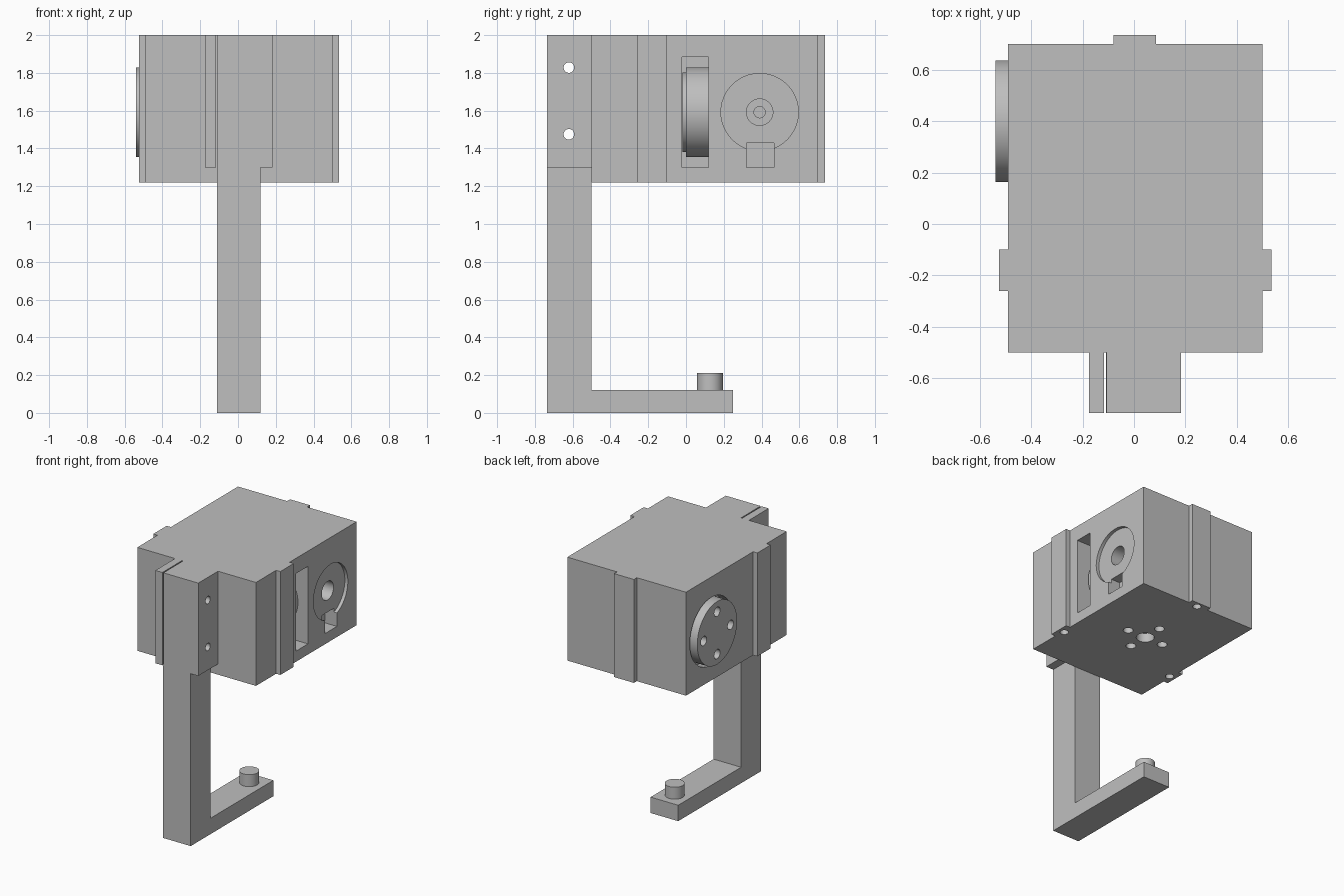
import bpy
import bmesh
import math
from mathutils import Matrix, Vector

default = bpy.data.objects.get("Cube")
if default:
    bpy.data.objects.remove(default, do_unlink=True)

grey = bpy.data.materials.new("plain_grey")
grey.use_nodes = True
COLOUR = (0.52, 0.52, 0.52, 1)
grey.diffuse_color = COLOUR
grey.node_tree.nodes["Principled BSDF"].inputs["Base Color"].default_value = COLOUR


def finish(name, bm):
    mesh = bpy.data.meshes.new(name)
    bm.to_mesh(mesh)
    bm.free()
    mesh.materials.append(grey)
    obj = bpy.data.objects.new(name, mesh)
    bpy.context.collection.objects.link(obj)
    return obj


def box(name, x, y, z):
    """Box from three (low, high) ranges."""
    bm = bmesh.new()
    bmesh.ops.create_cube(bm, size=1)
    for v in bm.verts:
        v.co = Vector(lo + (c + 0.5) * (hi - lo) for c, (lo, hi) in zip(v.co, (x, y, z)))
    return finish(name, bm)


def cylinder(name, axis, span, centre, radius, sides=48):
    """Cylinder along an axis; centre gives the other two coordinates in xyz order."""
    bm = bmesh.new()
    turn = {"X": Matrix.Rotation(math.pi / 2, 4, "Y"),
            "Y": Matrix.Rotation(math.pi / 2, 4, "X"),
            "Z": Matrix.Identity(4)}[axis]
    place = list(centre)
    place.insert("XYZ".index(axis), sum(span) / 2)
    bmesh.ops.create_cone(bm, cap_ends=True, segments=sides, radius1=radius, radius2=radius,
                          depth=span[1] - span[0], matrix=Matrix.Translation(place) @ turn)
    return finish(name, bm)


def activate(obj):
    bpy.ops.object.select_all(action="DESELECT")
    obj.select_set(True)
    bpy.context.view_layer.objects.active = obj


def combine(obj, others, operation="DIFFERENCE"):
    """Apply boolean operations in turn, then remove the helpers."""
    activate(obj)
    for other in others:
        other.hide_render = True
        mod = obj.modifiers.new("boolean", "BOOLEAN")
        mod.operation = operation
        mod.solver = "EXACT"
        mod.object = other
        bpy.ops.object.modifier_apply(modifier=mod.name)
        bpy.data.objects.remove(other, do_unlink=True)


def smooth(obj):
    activate(obj)
    bpy.ops.object.shade_smooth_by_angle(angle=math.radians(30))


FRONT, BACK = -0.735, 0.735
BOTTOM, TOP = 1.22, 2.0
MID = 0.005
WHEEL_Y, WHEEL_Z, WHEEL_R = 0.4, 1.592, 0.237

# Housing with side and back ribs
housing = box("housing", (-0.49, 0.5), (-0.5, 0.7), (BOTTOM, TOP))
combine(housing, [
    box("side_ribs", (-0.525, 0.535), (-0.26, -0.1), (BOTTOM, TOP)),
    box("back_rib", (-0.08, 0.085), (0.6, BACK), (BOTTOM, TOP)),
], "UNION")

# Openings in the sides
cutters = [
    box("wheel_slot", (-0.1, 0.6), (-0.02, 0.12), (1.3, 1.885)),
    cylinder("bearing_recess", "X", (0.475, 0.6), (0.39, WHEEL_Z), 0.205),
    cylinder("bearing_bore", "X", (0.36, 0.6), (0.39, WHEEL_Z), 0.07),
    cylinder("shaft_bore", "X", (0.28, 0.6), (0.39, WHEEL_Z), 0.03, 24),
    box("cable_notch", (0.4, 0.6), (0.32, 0.465), (1.3, 1.43)),
    cylinder("disc_recess", "X", (-0.6, -0.42), (WHEEL_Y, WHEEL_Z), 0.255),
]

# Screw holes underneath: one per rib, and a ring around the centre
for spot in ((0.485, -0.18), (-0.475, -0.18), (MID, 0.69)):
    cutters.append(cylinder("rib_hole", "Z", (1.1, 1.32), spot, 0.03, 24))
cutters.append(cylinder("centre_hole", "Z", (1.1, 1.29), (MID, 0.127), 0.063, 32))
for i in range(4):
    a = i * math.pi / 2
    spot = (MID + 0.155 * math.cos(a), 0.127 + 0.155 * math.sin(a))
    cutters.append(cylinder("ring_hole", "Z", (1.1, 1.29), spot, 0.035, 24))
combine(housing, cutters)
smooth(housing)

# Drive disc on the side, with four holes
disc = cylinder("drive_disc", "X", (-0.54, -0.44), (WHEEL_Y, WHEEL_Z), WHEEL_R, 64)
holes = []
for i in range(4):
    a = i * math.pi / 2
    spot = (WHEEL_Y + 0.16 * math.cos(a), WHEEL_Z + 0.16 * math.sin(a))
    holes.append(cylinder("disc_hole", "X", (-0.6, -0.46), spot, 0.035, 24))
combine(disc, holes)
smooth(disc)
smooth(cylinder("disc_neck", "X", (-0.45, -0.41), (WHEEL_Y, WHEEL_Z), 0.21))

# Stepped wheel inside the slot
smooth(cylinder("slot_wheel", "Y", (0.0, 0.119), (0.18, WHEEL_Z), WHEEL_R, 64))
smooth(cylinder("slot_wheel_step", "Y", (-0.019, 0.001), (0.18, WHEEL_Z), 0.21, 64))

# Clamp on the front: narrow jaw, slit, wide jaw, drilled through
for name, x in (("clamp_jaw_narrow", (-0.175, -0.117)), ("clamp_jaw_wide", (-0.108, 0.183))):
    jaw = box(name, x, (FRONT, -0.5), (1.3, TOP))
    combine(jaw, [cylinder("clamp_hole", "X", (-0.3, 0.3), (-0.62, z), 0.028, 24)
                  for z in (1.475, 1.828)])
    smooth(jaw)

# Arm, foot and peg
ARM_X = (-0.11, 0.12)
arm = box("arm", ARM_X, (FRONT, -0.5), (0, 1.3))
combine(arm, [box("foot", ARM_X, (FRONT, 0.25), (0, 0.12))], "UNION")
smooth(cylinder("peg", "Z", (0.11, 0.21), (MID, 0.127), 0.068))
